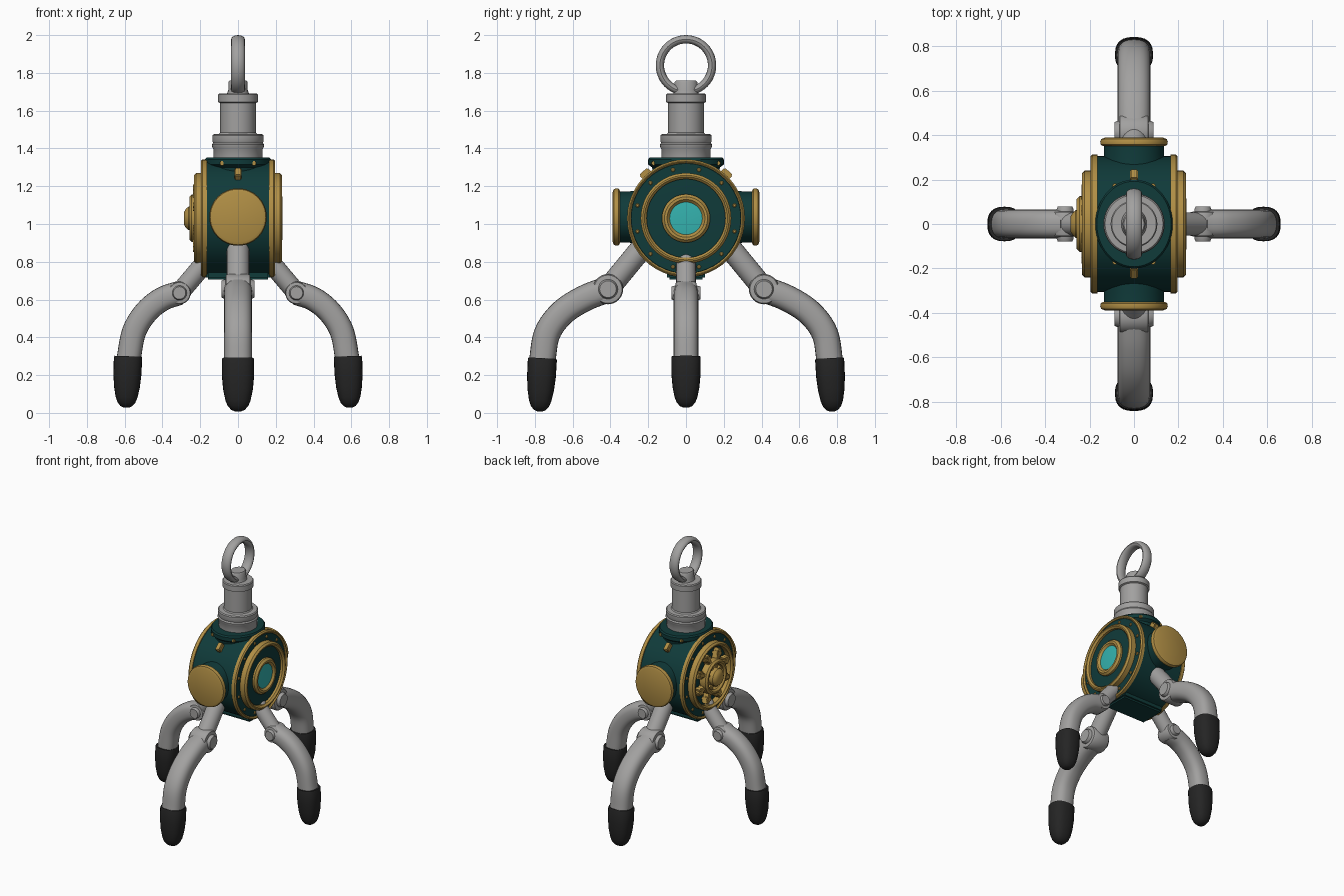
import bpy, bmesh, math
from mathutils import Matrix, Vector, Euler

if "Cube" in bpy.data.objects:
    bpy.data.objects.remove(bpy.data.objects["Cube"])

def material(name, rgb):
    m = bpy.data.materials.new(name)
    m.diffuse_color = (*rgb, 1)
    m.use_nodes = True
    m.node_tree.nodes["Principled BSDF"].inputs["Base Color"].default_value = m.diffuse_color
    return m

TEAL = material("dark teal", (0.005, 0.043, 0.042))
GOLD = material("old gold", (0.44, 0.275, 0.06))
GREY = material("grey metal", (0.36, 0.355, 0.35))
BLACK = material("black rubber", (0.018, 0.018, 0.018))
CYAN = material("turquoise glass", (0.035, 0.45, 0.43))
CZ = 1.03  # height of the drum axis
PI = math.pi

def finish(name, bm, mat, matrix=Matrix()):
    bmesh.ops.recalc_face_normals(bm, faces=bm.faces)
    me = bpy.data.meshes.new(name)
    bm.to_mesh(me)
    bm.free()
    me.transform(matrix)
    me.materials.append(mat)
    ob = bpy.data.objects.new(name, me)
    bpy.context.collection.objects.link(ob)
    return ob

AXES = {"z": Matrix(), "x": Matrix.Rotation(PI / 2, 4, "Y"), "-x": Matrix.Rotation(-PI / 2, 4, "Y"),
        "y": Matrix.Rotation(-PI / 2, 4, "X"), "-y": Matrix.Rotation(PI / 2, 4, "X")}

def lathe(name, profile, mat, axis="z", loc=(0, 0, 0), closed=False, n=48, scale=(1, 1, 1)):
    """Turn (radius, height) points round an axis; closed makes a ring."""
    bm = bmesh.new()
    rings = [[bm.verts.new((r * math.cos(2 * PI * i / n), r * math.sin(2 * PI * i / n), h))
              for i in range(n)] for r, h in profile]
    pairs = list(zip(rings, rings[1:])) + ([(rings[-1], rings[0])] if closed else [])
    for a, b in pairs:
        for i in range(n):
            j = (i + 1) % n
            bm.faces.new((a[i], a[j], b[j], b[i]))
    if not closed:
        bm.faces.new(rings[0])
        bm.faces.new(rings[-1])
    return finish(name, bm, mat, Matrix.Translation(loc) @ Matrix.Diagonal((*scale, 1)) @ AXES[axis])

def band(name, r0, r1, h0, h1, mat, axis, b=0.008):
    """Flat ring with rounded outer corners."""
    return lathe(name, [(r0, h0), (r1, h0), (r1, h1 - b), (r1 - b, h1), (r0 + b, h1), (r0, h1 - b)],
                 mat, axis, (0, 0, CZ), True)

def box(name, size, mat, matrix, bevel=0.006):
    bm = bmesh.new()
    bmesh.ops.create_cube(bm, size=1, matrix=Matrix.Diagonal((*size, 1)))
    bmesh.ops.bevel(bm, geom=bm.edges[:], offset=bevel, segments=2, affect="EDGES")
    return finish(name, bm, mat, matrix)

def smooth_path(pts, steps=6):
    """Catmull-Rom interpolation of stations."""
    p = [Vector(q) for q in pts]
    p = [2 * p[0] - p[1]] + p + [2 * p[-1] - p[-2]]
    out = []
    for a, b, c, d in zip(p, p[1:], p[2:], p[3:]):
        for k in range(steps):
            t = k / steps
            out.append(0.5 * (2 * b + (c - a) * t + (2 * a - 5 * b + 4 * c - d) * t * t
                              + (3 * b - a - 3 * c + d) * t ** 3))
    return out + [p[-2]]

def sweep(name, st, mat, turn, n=24, power=0.8):
    """Loft rounded sections along stations (distance, z, in-plane radius, side radius)."""
    bm = bmesh.new()
    rings = []
    for i, s in enumerate(st):
        a, b = st[max(i - 1, 0)], st[min(i + 1, len(st) - 1)]
        t = Vector((b[0] - a[0], b[1] - a[1])).normalized()
        ring = []
        for k in range(n):
            c, q = math.cos(2 * PI * k / n), math.sin(2 * PI * k / n)
            u = math.copysign(abs(c) ** power, c) * s[2]
            v = math.copysign(abs(q) ** power, q) * s[3]
            ring.append(bm.verts.new((s[0] - t.y * u, v, s[1] + t.x * u)))
        rings.append(ring)
    for a, b in zip(rings, rings[1:]):
        for i in range(n):
            j = (i + 1) % n
            bm.faces.new((a[i], a[j], b[j], b[i]))
    bm.faces.new(rings[0])
    bm.faces.new(rings[-1])
    return finish(name, bm, mat, Matrix.Rotation(turn, 4, "Z"))

# Drum body
lathe("drum_body", [(0.29, -0.185), (0.305, -0.165), (0.305, 0.165), (0.29, 0.185)], TEAL, "x", (0, 0, CZ), n=64)
for axis, side in (("x", "right"), ("-x", "left")):
    band(side + "_outer_rim", 0.292, 0.312, 0.165, 0.196, GOLD, axis)
    band(side + "_middle_ring", 0.208, 0.24, 0.18, 0.234, GOLD, axis, 0.012)
    sx = 1 if axis == "x" else -1
    for i in range(12):  # face rivets
        a = 2 * PI * (i + 0.5) / 12
        lathe(side + "_face_rivet", [(0.011, 0), (0.011, 0.006), (0.006, 0.01)], GOLD, axis,
              (sx * 0.184, 0.266 * math.cos(a), CZ + 0.266 * math.sin(a)), n=8)

# Round window on the right face
lathe("window_plate", [(0.21, 0.18), (0.21, 0.205), (0.1, 0.21)], TEAL, "x", (0, 0, CZ))
band("window_ring", 0.086, 0.128, 0.19, 0.236, GOLD, "x", 0.014)
lathe("window_glass", [(0.09, 0.2), (0.09, 0.222), (0.05, 0.226)], CYAN, "x", (0, 0, CZ))

# Spoked wheel on the left face
band("wheel_ring", 0.09, 0.125, 0.2, 0.258, GOLD, "-x", 0.012)
lathe("wheel_hub", [(0.062, 0.18), (0.062, 0.262), (0.05, 0.276), (0.035, 0.285)], GOLD, "-x", (0, 0, CZ))
for i in range(8):
    m = Matrix.Translation((-0.212, 0, CZ)) @ Matrix.Rotation(2 * PI * (i + 0.5) / 8, 4, "X")
    box("wheel_spoke", (0.05, 0.032, 0.16), GOLD, m @ Matrix.Translation((0, 0, 0.115)))
    box("wheel_spoke_pad", (0.05, 0.055, 0.03), GOLD, m @ Matrix.Translation((0, 0, 0.16)))

# Side ports with gold lids, front and back
for axis, s, side in (("-y", -1, "front"), ("y", 1, "back")):
    lathe(side + "_port", [(0.145, 0.2), (0.135, 0.31), (0.135, 0.355)], TEAL, axis, (0, 0, 1.037))
    lathe(side + "_port_lid", [(0.14, 0.35), (0.15, 0.357), (0.152, 0.37), (0.147, 0.382), (0.132, 0.388)],
          GOLD, axis, (0, 0, 1.037))
    # Gold clasps on the drum barrel
    m = Matrix.Translation((0, 0, CZ)) @ Matrix.Rotation(-s * PI * 0.235, 4, "X")
    box(side + "_clasp", (0.038, 0.06, 0.05), GOLD, m @ Matrix.Translation((0, 0, 0.312)))
    for x in (-0.085, 0.085):
        box(side + "_collar_stud", (0.022, 0.02, 0.022), GOLD, Matrix.Translation((x, s * 0.172, 1.322)), 0.004)

# Top collar and bottom block
lathe("top_collar", [(0.17, 1.25), (0.18, 1.3), (0.2, 1.315), (0.2, 1.342), (0.192, 1.352)], TEAL, scale=(0.87, 1, 1))
box("bottom_block", (0.34, 0.2, 0.1), TEAL, Matrix.Translation((0, 0, 0.755)), 0.012)

# Neck and lifting eye
lathe("neck", [(0.13, 1.34), (0.13, 1.395), (0.136, 1.405), (0.138, 1.42), (0.132, 1.43), (0.136, 1.44),
               (0.136, 1.468), (0.13, 1.475), (0.1, 1.477), (0.094, 1.485), (0.094, 1.64), (0.105, 1.645),
               (0.105, 1.685), (0.1, 1.692)], GREY)
lathe("eye_base", [(0.07, 1.685), (0.06, 1.71), (0.06, 1.75), (0.053, 1.76)], GREY, scale=(0.85, 1, 1))
lathe("lifting_eye", [(0.138 + 0.022 * math.cos(2 * PI * k / 16), 0.036 * math.sin(2 * PI * k / 16))
                      for k in range(16)], GREY, "x", (0, 0, 1.84), True)

# Four legs: two short on x, two long on y
SHORT = dict(strut=[(0.12, 0.86), (0.31, 0.635)], rs=0.052, joint=(0.31, 0.635, 0.06, 0.078),
             tube=[(0.31, 0.635), (0.4, 0.603), (0.485, 0.535), (0.55, 0.43), (0.58, 0.28)],
             r=(0.064, 0.065), tip=[(0.582, 0.3), (0.592, 0.028)], rt=(0.075, 0.078))
LONG = dict(strut=[(0.22, 0.89), (0.413, 0.655)], rs=0.06, joint=(0.413, 0.655, 0.08, 0.088),
            tube=[(0.413, 0.655), (0.54, 0.605), (0.655, 0.53), (0.735, 0.42), (0.762, 0.27)],
            r=(0.07, 0.074), tip=[(0.76, 0.29), (0.775, 0.008)], rt=(0.077, 0.086))
for spec, turn, side in ((SHORT, 0, "right"), (SHORT, PI, "left"), (LONG, PI / 2, "back"), (LONG, -PI / 2, "front")):
    rs = spec["rs"]
    sweep(side + "_leg_strut", [(*p, rs, rs) for p in spec["strut"]], GREY, turn, power=1)
    # knuckle barrel lies across the leg
    d, z, r, w = spec["joint"]
    ob = lathe(side + "_leg_knuckle", [(r * 0.55, -w), (r * 0.62, -w + 0.01), (r * 0.65, -w + 0.022),
               (r * 0.93, -w + 0.024), (r, -w + 0.034), (r, w - 0.034), (r * 0.93, w - 0.024),
               (r * 0.65, w - 0.022), (r * 0.62, w - 0.01), (r * 0.55, w)], GREY, "y", (d, 0, z), n=32)
    ob.data.transform(Matrix.Rotation(turn, 4, "Z"))
    sweep(side + "_leg_tube", smooth_path([(*p, *spec["r"]) for p in spec["tube"]]), GREY, turn)
    (d0, z0), (d1, z1) = spec["tip"]
    a, b = spec["rt"]
    sweep(side + "_leg_foot", [(d0 + (d1 - d0) * t, z0 + (z1 - z0) * t, a * k, b * k) for t, k in
          ((0, 0.96), (0.03, 1), (0.35, 0.99), (0.6, 0.91), (0.8, 0.77), (0.9, 0.63), (0.97, 0.42), (1, 0.2))],
          BLACK, turn)

# Smooth shading with sharp edges kept
bpy.ops.object.select_all(action="SELECT")
bpy.context.view_layer.objects.active = bpy.context.selected_objects[0]
bpy.ops.object.shade_smooth_by_angle(angle=math.radians(35))
